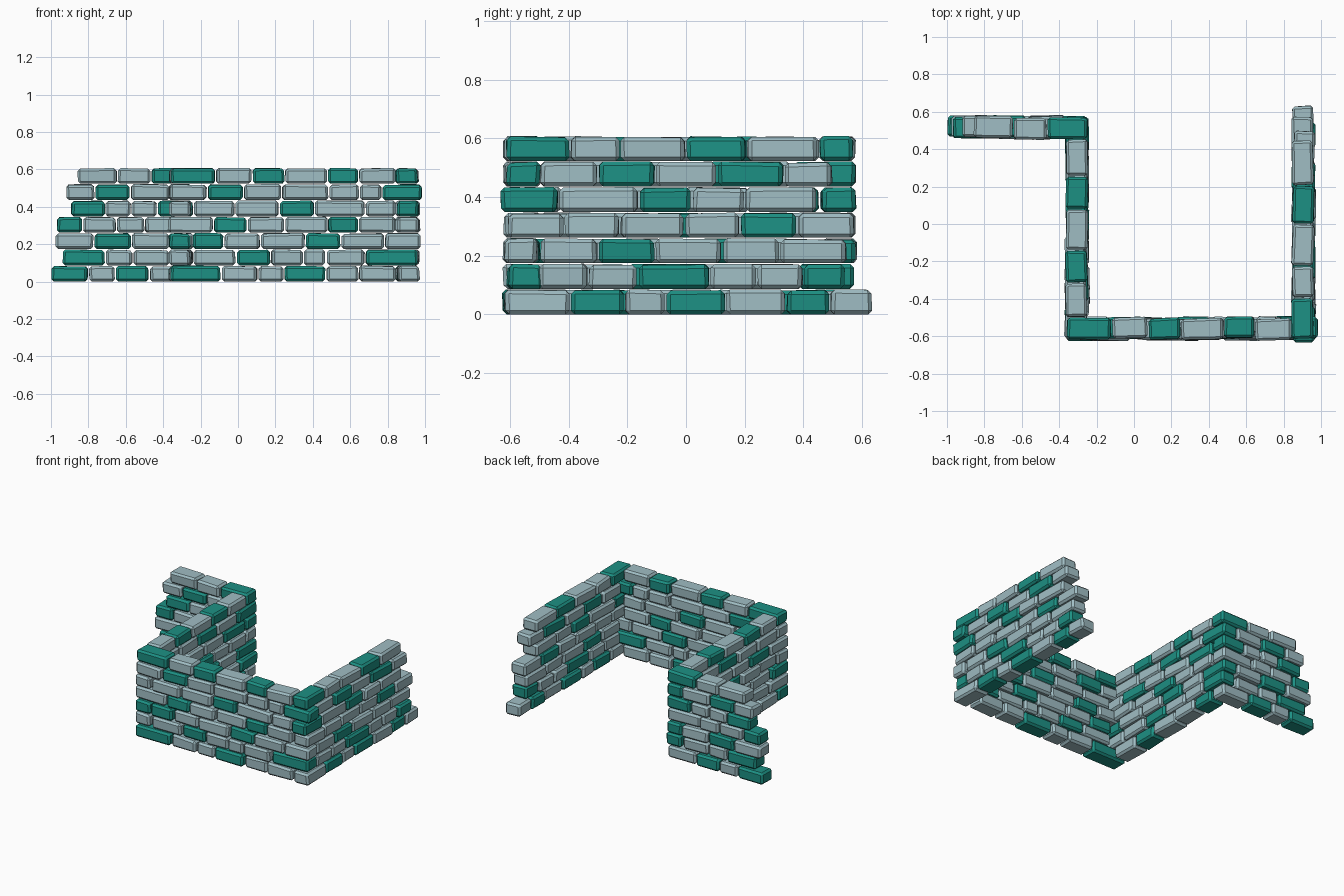
import bpy, bmesh, random
from mathutils import Matrix, Vector

if "Cube" in bpy.data.objects:
    bpy.data.objects.remove(bpy.data.objects["Cube"])

random.seed(7)
PITCH, HEIGHT, DEPTH, GAP, CHAMFER = 0.0872, 0.082, 0.113, 0.008, 0.013


def material(name, colour):
    m = bpy.data.materials.new(name)
    m.diffuse_color = colour
    m.use_nodes = True
    m.node_tree.nodes["Principled BSDF"].inputs["Base Color"].default_value = m.diffuse_color
    return m


STONE = material("pale_stone", (0.35, 0.51, 0.55, 1))
TEAL = material("teal_stone", (0.012, 0.28, 0.23, 1))


def add_brick(target, a, b, z, axis, line, index):
    # slightly irregular block with chamfered edges
    bm = bmesh.new()
    bmesh.ops.create_cube(bm, size=1)
    size = Vector((b - a - GAP, DEPTH, HEIGHT))
    for v in bm.verts:
        low = v.co.z < 0
        v.co = v.co * size
        v.co.x += random.uniform(-0.003, 0.003)
        v.co.y += random.uniform(-0.004, 0.004)
        if not low:
            v.co.z += random.uniform(-0.003, 0.004)
    bmesh.ops.bevel(bm, geom=bm.edges[:], offset=CHAMFER, segments=1, affect='EDGES')
    mid = (a + b) / 2
    side = line + random.uniform(-0.008, 0.008)
    yaw = random.uniform(-0.035, 0.035)
    if axis == 'x':
        place = Matrix.Translation((mid, side, z)) @ Matrix.Rotation(yaw, 4, 'Z')
    else:
        place = Matrix.Translation((side, mid, z)) @ Matrix.Rotation(yaw + 1.5708, 4, 'Z')
    bm.transform(place)
    for f in bm.faces:
        f.material_index = index
    temp = bpy.data.meshes.new("temp")
    bm.to_mesh(temp)
    bm.free()
    target.from_mesh(temp)
    bpy.data.meshes.remove(temp)


def build_wall(name, axis, line, courses):
    bm = bmesh.new()
    for row, (joints, tones) in enumerate(courses):
        z = HEIGHT / 2 + row * PITCH
        for a, b, tone in zip(joints, joints[1:], tones):
            add_brick(bm, a, b, z, axis, line, int(tone == 't'))
    mesh = bpy.data.meshes.new(name)
    bm.to_mesh(mesh)
    bm.free()
    mesh.materials.append(STONE)
    mesh.materials.append(TEAL)
    bpy.context.collection.objects.link(bpy.data.objects.new(name, mesh))


# Each course, bottom to top: brick joints along the wall and tones (g pale, t teal)
build_wall("back_wall", 'x', 0.517, [
    ((-1.0, -.80, -.655, -.475, -.25), "tgtg"),
    ((-.94, -.71, -.56, -.365), "tgg"),
    ((-.98, -.77, -.57, -.365), "gtg"),
    ((-.97, -.83, -.65, -.5, -.25), "tggg"),
    ((-.895, -.71, -.57, -.43, -.25), "tggt"),
    ((-.92, -.765, -.575, -.365), "gtg"),
    ((-.86, -.645, -.465, -.245), "ggt")])

build_wall("front_wall", 'x', -0.558, [
    ((-.365, -.09, .105, .245, .47, .645, .845), "tggtgg"),
    ((-.24, -.01, .175, .35, .47, .68, .965), "gtgggt"),
    ((-.245, -.075, .12, .36, .55, .785, .98), "tggtgg"),
    ((-.375, -.13, .05, .25, .48, .645, .845), "gtggtg"),
    ((-.24, -.015, .22, .41, .68, .845), "ggtgg"),
    ((-.365, -.165, .03, .235, .485, .65, .77, .985), "gtggggt"),
    ((-.36, -.12, .075, .25, .48, .645, .845), "tgtgtg")])

build_wall("right_wall", 'y', 0.907, [
    ((-.62, -.395, -.21, -.07, .135, .34, .49, .635), "gtgtgtg"),
    ((-.5, -.335, -.165, .08, .24, .4, .545), "ggtggt"),
    ((-.5, -.3, -.105, .125, .32, .55), "gtggg"),
    ((-.61, -.415, -.225, -.005, .185, .38, .575), "ggggtg"),
    ((-.635, -.435, -.16, .02, .2, .445), "tgtgg"),
    ((-.5, -.3, -.105, .105, .335, .5), "gtgtg"),
    ((-.615, -.395, -.225, 0, .205, .45), "tggtg")])

build_wall("left_wall", 'y', -0.305, [
    ((-.5, -.3, -.12, .1, .29, .455), "gtggt"),
    ((-.62, -.41, -.2, .0, .2, .38, .575), "ggtggt"),
    ((-.62, -.44, -.22, -.03, .16, .36, .58), "tggtgt"),
    ((-.5, -.31, -.11, .09, .27, .455), "ggtgg"),
    ((-.62, -.42, -.2, -.01, .22, .455), "gtggt"),
    ((-.5, -.27, -.06, .14, .36, .58), "ggtgt"),
    ((-.5, -.315, -.14, .08, .255, .455), "gtgtg")])
